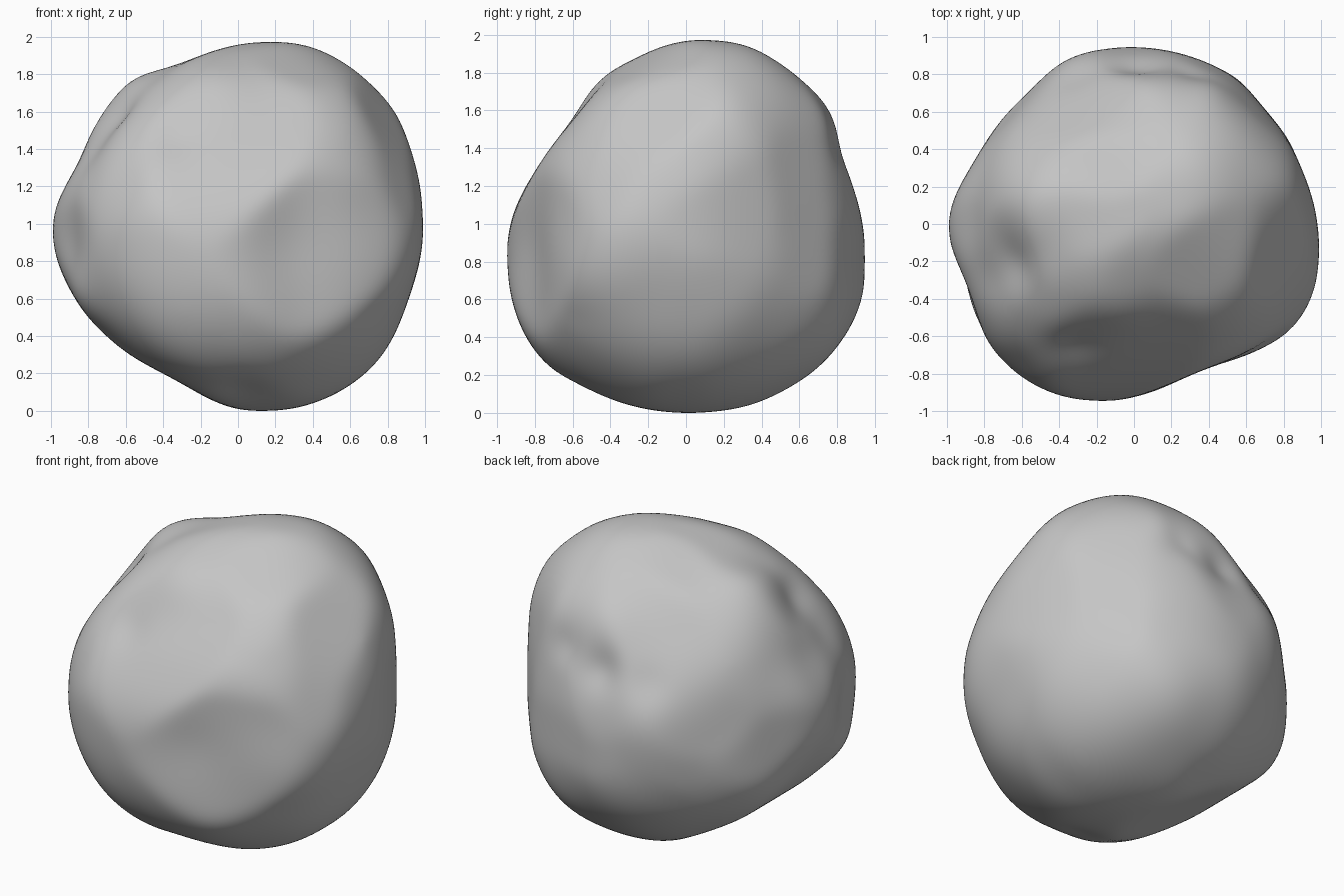
import bpy, bmesh, math
from mathutils import Vector

if "Cube" in bpy.data.objects:
    bpy.data.objects.remove(bpy.data.objects["Cube"], do_unlink=True)


def cutting_plane(azimuth, elevation):
    """Right, up and outward axes of the plane a contour is drawn on."""
    a, e = math.radians(azimuth), math.radians(elevation)
    out = Vector((math.sin(a) * math.cos(e), -math.cos(a) * math.cos(e), math.sin(e)))
    right = Vector((math.cos(a), math.sin(a), 0))
    return right, out.cross(right), out


# Contours of the boulder: plane, then radii in hundredths at even angles
contours = [
    (cutting_plane(0, 0), (100, 101, 107, 105, 97, 92, 97, 92, 100, 96, 91, 89, 98, 103, 104, 99)),
    (cutting_plane(90, 0), (94, 91, 96, 101, 98, 90, 82, 84, 93, 100, 104, 100, 99, 102, 103, 102)),
    (cutting_plane(0, 90), (98, 94, 96, 95, 95, 96, 91, 92, 100, 96, 102, 100, 93, 86, 92, 102)),
    (cutting_plane(40, 28), (93, 96, 105, 98, 92, 96, 90, 95, 101, 105, 107, 104, 105, 106, 103, 98)),
    (cutting_plane(220, 28), (101, 96, 92, 90, 92, 101, 108, 101, 93, 102, 107, 102, 98, 96, 95, 102)),
    (cutting_plane(140, -28), (89, 89, 88, 95, 107, 105, 97, 97, 99, 102, 106, 104, 98, 93, 99, 98)),
]

# Creases, dents and bulges: direction, depth, width
features = [
    # crease under the back overhang, and the overhang
    ((0.32, 0.74, 0.38), -0.035, 0.11),
    ((0.02, 0.83, 0.33), -0.045, 0.12),
    ((-0.27, 0.79, 0.29), -0.03, 0.12),
    ((0.09, 0.67, 0.55), 0.035, 0.22),
    # crease on the upper left flank, and the lump behind it
    ((-0.47, -0.14, 0.81), -0.025, 0.13),
    ((-0.66, -0.22, 0.62), -0.04, 0.15),
    ((-0.8, -0.29, 0.4), -0.025, 0.15),
    ((-0.55, 0.15, 0.8), 0.025, 0.18),
    # brow and hollow on the upper front
    ((-0.1, -0.47, 0.75), 0.03, 0.2),
    ((-0.35, -0.63, 0.45), -0.035, 0.16),
    # broad front hollow and the bulging corner beside it
    ((0.2, -0.85, -0.12), -0.02, 0.25),
    ((0.75, -0.52, -0.22), 0.04, 0.28),
    # lower left side and underside
    ((-0.88, -0.3, -0.1), -0.02, 0.18),
    ((-0.85, -0.44, -0.4), 0.03, 0.15),
    ((0, -0.5, -0.85), -0.03, 0.14),
]
features = [(Vector(d).normalized(), depth, width) for d, depth, width in features]


def contour_radius(radii, angle):
    """Smooth closed interpolation through the radii."""
    n = len(radii)
    t = (angle / math.tau * n) % n
    i = int(t)
    f = t - i
    a, b, c, d = (radii[(i + k) % n] / 100 for k in (-1, 0, 1, 2))
    return b + f * (c - a + f * (2 * a - 5 * b + 4 * c - d + f * (3 * (b - c) + d - a))) / 2


def boulder_radius(d):
    """Blend the nearest contours, kept inside all of them, plus the features."""
    total = weight_sum = 0
    limit = 2
    for (right, up, out), radii in contours:
        x, y = d.dot(right), d.dot(up)
        r = contour_radius(radii, math.atan2(y, x))
        weight = 1 / (d.dot(out) ** 2 + 0.015)
        total += r * weight
        weight_sum += weight
        limit = min(limit, r / max(math.hypot(x, y), 0.3))
    r = min(total / weight_sum, limit)
    return r + sum(depth * math.exp(-((d - c).length / width) ** 2) for c, depth, width in features)


# Boulder body shaped from a sphere
bm = bmesh.new()
bmesh.ops.create_icosphere(bm, subdivisions=6, radius=1)
for v in bm.verts:
    d = v.co.normalized()
    v.co = d * boulder_radius(d)
for _ in range(8):
    bmesh.ops.smooth_vert(bm, verts=bm.verts, factor=0.5,
                          use_axis_x=True, use_axis_y=True, use_axis_z=True)

# Centre it and stand it on the ground
low, high = (Vector([pick(v.co[k] for v in bm.verts) for k in range(3)]) for pick in (min, max))
shift = -(low + high) / 2
shift.z = -low.z
bmesh.ops.translate(bm, verts=bm.verts, vec=shift)
for f in bm.faces:
    f.smooth = True

mesh = bpy.data.meshes.new("boulder")
bm.to_mesh(mesh)
bm.free()
boulder = bpy.data.objects.new("boulder", mesh)
bpy.context.collection.objects.link(boulder)

# Plain grey stone
stone = bpy.data.materials.new("grey_stone")
stone.use_nodes = True
colour = (0.56, 0.56, 0.56, 1)
stone.diffuse_color = colour
shader = stone.node_tree.nodes["Principled BSDF"]
shader.inputs["Base Color"].default_value = colour
shader.inputs["Roughness"].default_value = 0.9
mesh.materials.append(stone)
